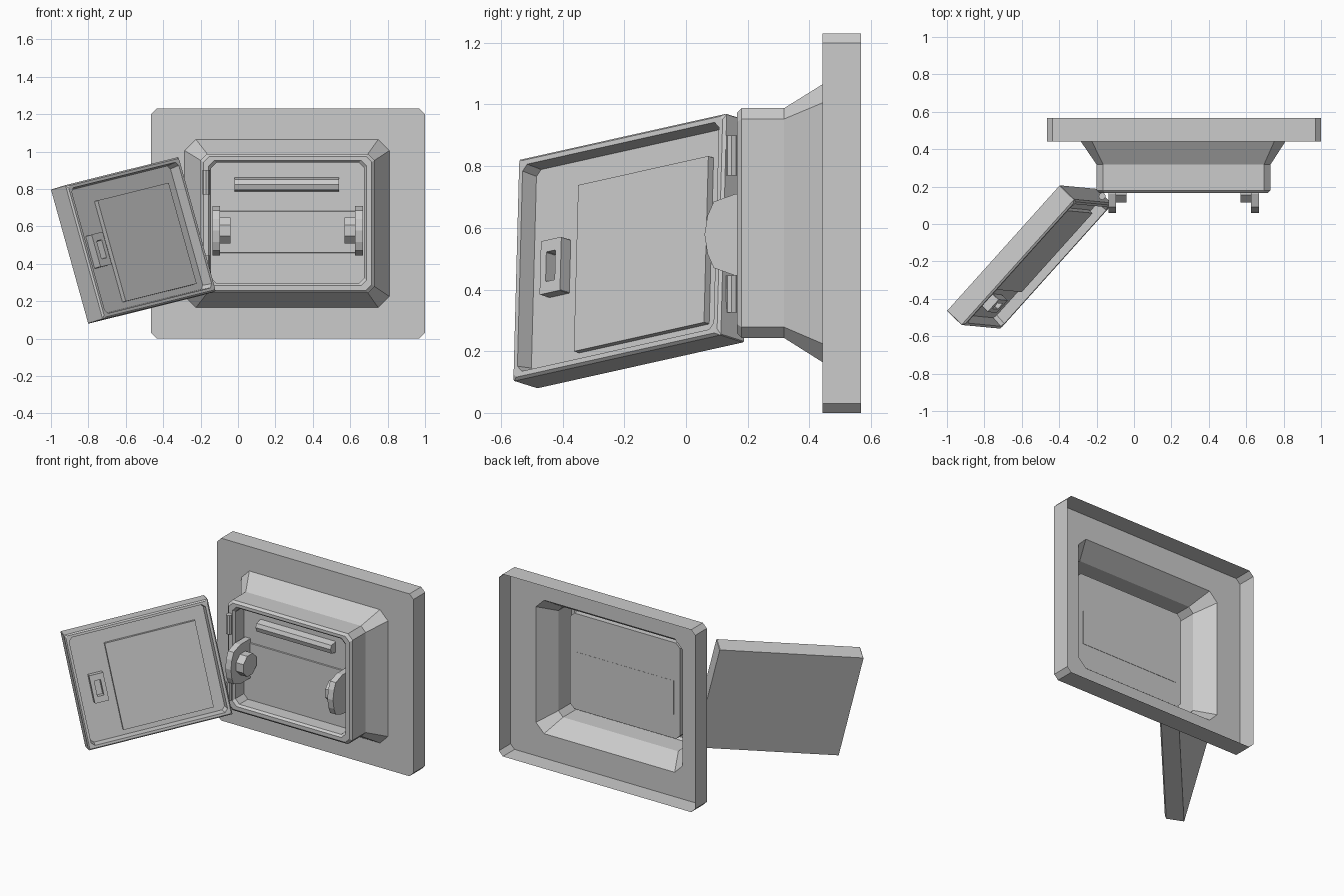
import bpy, bmesh, math
from mathutils import Vector, Matrix

if "Cube" in bpy.data.objects:
    bpy.data.objects.remove(bpy.data.objects["Cube"])


def finish(name, bm, matrix=None):
    bmesh.ops.recalc_face_normals(bm, faces=bm.faces)
    me = bpy.data.meshes.new(name)
    bm.to_mesh(me)
    bm.free()
    ob = bpy.data.objects.new(name, me)
    bpy.context.collection.objects.link(ob)
    if matrix:
        ob.matrix_world = matrix
    return ob


def ring(x0, x1, z0, z1, y, c):
    """Rectangle with cut corners, lying in the plane at depth y."""
    return [(x0 + c, y, z0), (x1 - c, y, z0), (x1, y, z0 + c), (x1, y, z1 - c),
            (x1 - c, y, z1), (x0 + c, y, z1), (x0, y, z1 - c), (x0, y, z0 + c)]


def loft(name, rings, cap_start=False, cap_end=False, closed=False, matrix=None):
    bm = bmesh.new()
    loops = [[bm.verts.new(p) for p in r] for r in rings]
    pairs = list(zip(loops, loops[1:]))
    if closed:
        pairs.append((loops[-1], loops[0]))
    for a, b in pairs:
        n = len(a)
        for i in range(n):
            bm.faces.new((a[i], a[(i + 1) % n], b[(i + 1) % n], b[i]))
    if cap_start:
        bm.faces.new(loops[0])
    if cap_end:
        bm.faces.new(loops[-1])
    return finish(name, bm, matrix)


def prism_x(name, profile, x0, x1):
    """Extrude a (y, z) profile from x0 to x1."""
    return loft(name, [[(x, y, z) for y, z in profile] for x in (x0, x1)], True, True)


def ngon(cy, cz, r, n):
    return [(cy + r * math.cos(2 * math.pi * (i + .5) / n),
             cz + r * math.sin(2 * math.pi * (i + .5) / n)) for i in range(n)]


# Wall plate, tapered housing and recess: one thin shell, open at the back
loft("wall_housing", [
    ring(-.465, 1.0, 0, 1.23, .567, .03),
    ring(-.465, 1.0, 0, 1.23, .442, .03),
    ring(-.285, .81, .165, 1.065, .442, .06),
    ring(-.20, .73, .243, .988, .318, .035),
    ring(-.20, .73, .243, .988, .18, .035),
    ring(-.185, .715, .258, .973, .165, .03),
    ring(-.157, .687, .283, .953, .165, .03),
    ring(-.145, .675, .295, .941, .18, .03),
    ring(-.145, .675, .295, .941, .27, .03),
], cap_end=True)

# Recess fittings
prism_x("back_strip", [(.275, .455), (.264, .46), (.264, .68), (.275, .685)], -.1, .63)
prism_x("tear_bar", [(.27, .785), (.225, .795), (.215, .825), (.225, .85), (.27, .86)], -.02, .54)

# Roll holders: a rounded arm and a hub on each side
arm = [(.27, .71), (.16, .71), (.09, .685), (.07, .64), (.06, .578),
       (.07, .515), (.09, .47), (.16, .445), (.27, .445)]
mid = .265
for side, s in (("left", -1), ("right", 1)):
    prism_x(side + "_roll_arm", arm, mid + s * .36, mid + s * .402)
    prism_x(side + "_roll_hub", ngon(.185, .578, .075, 8), mid + s * .305, mid + s * .36)

# Hinge barrels and leaves
for label, z0, z1 in (("upper", .77, .90), ("lower", .325, .445)):
    bm = bmesh.new()
    bmesh.ops.create_cone(bm, cap_ends=True, segments=8, radius1=.019, radius2=.019, depth=z1 - z0,
                          matrix=Matrix.Translation((-.17, .148, (z0 + z1) / 2)))
    finish(label + "_hinge", bm)

# Door frame of reference: local x = free edge to hinge, y = outside, z = up
u = Vector((.66, .735, .164)).normalized()
v = Vector((-.27, .022, .96))
v = (v - u * v.dot(u)).normalized()
out = v.cross(u)
W, H, T = .915, .745, .12
origin = Vector((-1, -.465, .797)) - v * H
M = Matrix((u, out, v)).transposed().to_4x4()
M.translation = origin

# Door tray with raised rim (inside face points to local -y)
loft("door", [
    ring(0, W, 0, H, 0, .003),
    ring(0, W, 0, H, -T + .01, .003),
    ring(.008, W - .008, .008, H - .008, -T, .012),
    ring(.024, W - .024, .024, H - .024, -T, .02),
    ring(.03, W - .03, .03, H - .03, -T + .06, .02),
], True, True, matrix=M)
loft("door_inner_panel", [
    ring(.24, .815, .065, .625, -.055, .001),
    ring(.24, .815, .065, .625, -.085, .001),
], True, True, matrix=M)

# Latch: a small frame with an open slot
lx0, lx1, lz0, lz1 = .10, .19, .275, .455
loft("door_latch", [
    ring(lx0, lx1, lz0, lz1, -.055, .002),
    ring(lx0, lx1, lz0, lz1, -.105, .002),
    ring(lx0 + .025, lx1 - .025, lz0 + .04, lz1 - .04, -.105, .002),
    ring(lx0 + .025, lx1 - .025, lz0 + .04, lz1 - .04, -.055, .002),
], closed=True, matrix=M)
